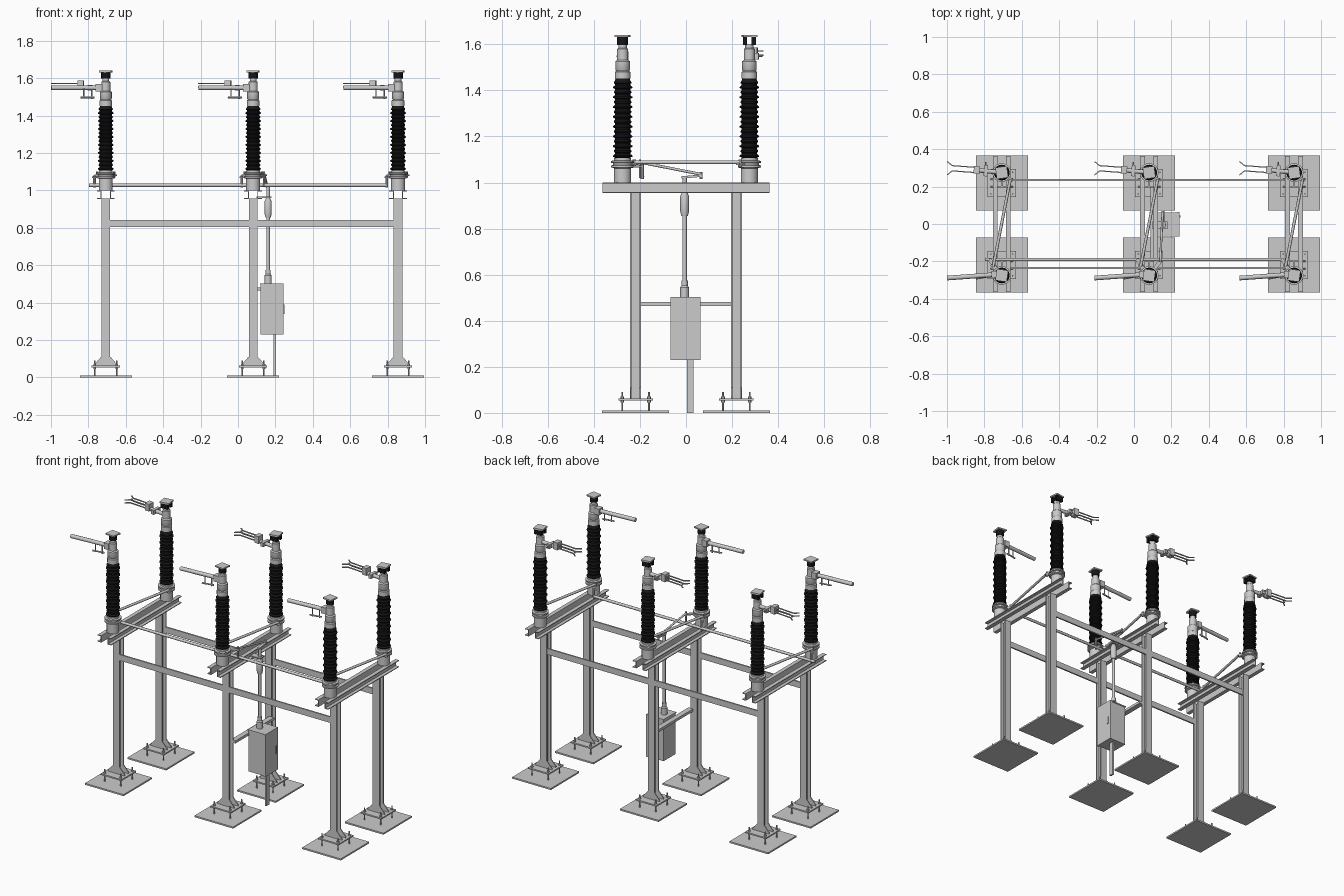
import bpy, bmesh, math
from mathutils import Vector

black = bpy.data.materials.new("black_glaze")
black.diffuse_color = (0.008, 0.008, 0.009, 1)


def make(name, bm, mat=None, smooth=False):
    bmesh.ops.recalc_face_normals(bm, faces=bm.faces)
    me = bpy.data.meshes.new(name)
    bm.to_mesh(me)
    bm.free()
    ob = bpy.data.objects.new(name, me)
    bpy.context.collection.objects.link(ob)
    if mat:
        me.materials.append(mat)
    if smooth:
        bpy.ops.object.select_all(action='DESELECT')
        ob.select_set(True)
        bpy.context.view_layer.objects.active = ob
        bpy.ops.object.shade_smooth_by_angle(angle=math.radians(35))
    return ob


def box(name, x0, x1, y0, y1, z0, z1, mat=None, rot=0):
    bm = bmesh.new()
    bmesh.ops.create_cube(bm, size=1)
    for v in bm.verts:
        v.co = Vector((v.co.x * (x1 - x0), v.co.y * (y1 - y0), v.co.z * (z1 - z0)))
    ob = make(name, bm, mat)
    ob.location = ((x0 + x1) / 2, (y0 + y1) / 2, (z0 + z1) / 2)
    ob.rotation_euler.z = rot
    return ob


def prism(name, pts, vec):
    """Extrude a flat outline of 3D points along vec."""
    bm = bmesh.new()
    f = bm.faces.new([bm.verts.new(p) for p in pts])
    r = bmesh.ops.extrude_face_region(bm, geom=[f])
    bmesh.ops.translate(bm, vec=Vector(vec),
                        verts=[g for g in r["geom"] if isinstance(g, bmesh.types.BMVert)])
    return make(name, bm)


def rod(name, a, b, r, seg=12):
    a, b = Vector(a), Vector(b)
    bm = bmesh.new()
    bmesh.ops.create_cone(bm, cap_ends=True, segments=seg, radius1=r, radius2=r, depth=(b - a).length)
    ob = make(name, bm, None, seg > 6)
    ob.location = (a + b) / 2
    ob.rotation_mode = 'QUATERNION'
    ob.rotation_quaternion = (b - a).to_track_quat('Z', 'Y')
    return ob


def bar(name, a, b, w, h):
    """Flat bar between two points: w wide, h thick."""
    a, b = Vector(a), Vector(b)
    ob = box(name, -w / 2, w / 2, -h / 2, h / 2, 0, (b - a).length)
    ob.location = (a + b) / 2
    ob.rotation_mode = 'QUATERNION'
    ob.rotation_quaternion = (b - a).to_track_quat('Z', 'Y')
    return ob


def lathe(name, x, y, prof, mat=None, seg=24):
    bm = bmesh.new()
    rings = [[bm.verts.new((x + r * math.cos(i * math.tau / seg), y + r * math.sin(i * math.tau / seg), z))
              for i in range(seg)] for r, z in prof]
    for p, q in zip(rings, rings[1:]):
        for i in range(seg):
            j = (i + 1) % seg
            bm.faces.new((p[i], p[j], q[j], q[i]))
    bm.faces.new(rings[0])
    bm.faces.new(rings[-1])
    return make(name, bm, mat, True)


XS = (-0.707, 0.081, 0.856)
SHEDS = [(0.03, 1.1)]
for k in range(16):
    z = 1.108 + k * 0.0213
    R = 0.042 if k % 2 == 0 else 0.038
    SHEDS += [(0.033, z), (R, z + 0.004), (R, z + 0.009), (0.033, z + 0.016)]
SHEDS.append((0.03, 1.455))

for x in XS:
    for s in (-1, 1):
        yc = s * 0.219
        # footing plate, column foot, anchor bolts, gussets
        box("footing_plate", x - 0.139, x + 0.139, yc - 0.146, yc + 0.146, 0, 0.01)
        box("column_foot", x - 0.075, x + 0.075, yc - 0.075, yc + 0.075, 0.054, 0.063)
        for i in (-1, 1):
            for j in (-1, 1):
                bx, by = x + i * 0.058, yc + j * 0.058
                rod("anchor_bolt", (bx, by, 0.008), (bx, by, 0.09), 0.004, 8)
                rod("anchor_nut", (bx, by, 0.063), (bx, by, 0.071), 0.008, 6)
                rod("levelling_nut", (bx, by, 0.046), (bx, by, 0.054), 0.008, 6)
                gy = yc + j * 0.02
                prism("foot_gusset", [(x + i * 0.02, gy - 0.003, 0.062), (x + i * 0.06, gy - 0.003, 0.062),
                                      (x + i * 0.06, gy - 0.003, 0.07), (x + i * 0.025, gy - 0.003, 0.11),
                                      (x + i * 0.02, gy - 0.003, 0.11)], (0, 0.006, 0))
        # H-section column
        a, t, w = 0.0235, 0.017, 0.003
        q = [(a, a), (a, t), (w, t), (w, -t), (a, -t), (a, -a)]
        outline = q + [(-u, v) for u, v in reversed(q)]
        prism("column", [(x + u, yc + v, 0.06) for u, v in outline], (0, 0, 0.896))

        # channel of the pole beam, open outward
        c = [(0.022, 0.955), (0.048, 0.955), (0.048, 0.960), (0.027, 0.960),
             (0.027, 0.995), (0.048, 0.995), (0.048, 1.0), (0.022, 1.0)]
        prism("pole_beam_channel", [(x + s * u, -0.363, v) for u, v in c], (0, 0.726, 0))

        # rotating post: bearing, insulator, head
        y = s * 0.275
        lathe("post_bearing", x, y, [(0.037, 1.0), (0.037, 1.062), (0.05, 1.066), (0.05, 1.074), (0.042, 1.076),
                                     (0.042, 1.084), (0.05, 1.086), (0.05, 1.094), (0.037, 1.096), (0.037, 1.106)])
        lathe("post_insulator", x, y, SHEDS, black)
        lathe("post_head", x, y, [(0.034, 1.452), (0.034, 1.48), (0.028, 1.484), (0.032, 1.49), (0.032, 1.526),
                                  (0.024, 1.532), (0.024, 1.58), (0.018, 1.584), (0.018, 1.602)])
        if s < 0:
            lathe("terminal_sleeve", x, y, [(0.024, 1.598), (0.024, 1.632)], black, 16)
        else:
            for j in (-1, 1):
                box("terminal_clamp", x - 0.025, x + 0.025, y + j * 0.019 - 0.009, y + j * 0.019 + 0.009,
                    1.598, 1.632, black)
        box("terminal_plate", x - 0.031, x + 0.031, y - 0.031, y + 0.031, 1.631, 1.64, None, 0.14 * s)

    # blade arm on the front post, with a drop hook
    rod("blade_arm", (x, -0.268, 1.548), (x - 0.292, -0.289, 1.548), 0.0125)
    box("blade_clamp", x - 0.055, x - 0.02, -0.29, -0.25, 1.528, 1.568)
    rod("blade_hook_drop", (x - 0.075, -0.278, 1.545), (x - 0.075, -0.278, 1.487), 0.004, 8)
    rod("blade_hook_stub", (x - 0.118, -0.288, 1.545), (x - 0.118, -0.288, 1.49), 0.003, 8)
    rod("blade_hook_foot", (x - 0.06, -0.278, 1.497), (x - 0.135, -0.292, 1.497), 0.005, 8)

    # jaw arm on the back post, with clamp block and spread contact fingers
    rod("jaw_arm", (x, 0.275, 1.548), (x - 0.14, 0.289, 1.548), 0.012)
    box("jaw_block", x - 0.15, x - 0.118, 0.268, 0.31, 1.54, 1.587, None, -0.1)
    box("jaw_cross_piece", x - 0.095, x - 0.075, 0.255, 0.315, 1.535, 1.562, None, -0.1)
    for j in (-1, 1):
        for z in (1.552, 1.571):
            p = [(x - 0.13, 0.288 + j * 0.014, z), (x - 0.265, 0.298 + j * 0.014, z),
                 (x - 0.292, 0.298 + j * 0.036, z)]
            bar("jaw_finger", p[0], p[1], 0.006, 0.006)
            bar("jaw_finger_tip", p[1], p[2], 0.006, 0.006)
    rod("jaw_horn", (x - 0.085, 0.31, 1.55), (x - 0.085, 0.332, 1.55), 0.004, 8)

    # coupling rod between the two posts and their levers
    f, b = (x - 0.045, -0.225, 1.088), (x + 0.045, 0.235, 1.088)
    rod("coupling_rod", f, b, 0.008)
    bar("front_coupling_lever", (x, -0.275, 1.08), (f[0] - 0.008, f[1] + 0.01, 1.08), 0.022, 0.008)
    bar("back_coupling_lever", (x, 0.275, 1.08), (b[0] + 0.008, b[1] - 0.01, 1.08), 0.022, 0.008)
    for p in (f, b):
        rod("coupling_pin", (p[0], p[1], 1.068), (p[0], p[1], 1.1), 0.007, 8)
    # lever down to the phase rod
    bar("phase_lever", (x, -0.275, 1.07), (x - 0.065, -0.19, 1.07), 0.02, 0.008)
    rod("phase_pin", (x - 0.06, -0.19, 1.015), (x - 0.06, -0.19, 1.078), 0.007, 8)

# long rod joining the three poles
rod("phase_rod", (-0.797, -0.19, 1.027), (0.79, -0.19, 1.027), 0.009)

# horizontal braces between columns
for s in (-1, 1):
    for x0, x1 in zip(XS, XS[1:]):
        box("column_brace", x0 + 0.02, x1 - 0.02, s * 0.235 - 0.005, s * 0.235 + 0.005, 0.803, 0.842)

# drive cabinet on its support bar
box("cabinet_support_bar", 0.088, 0.122, -0.2, 0.2, 0.464, 0.481)
box("cabinet", 0.12, 0.232, -0.063, 0.058, 0.23, 0.5)
box("cabinet_door", 0.23, 0.244, -0.068, 0.063, 0.229, 0.501)
box("cabinet_hood", 0.117, 0.244, -0.067, 0.062, 0.496, 0.503)
box("cabinet_handle", 0.243, 0.249, 0.035, 0.045, 0.34, 0.39)
box("cable_duct", 0.19, 0.202, 0.004, 0.033, 0, 0.235)

# vertical drive shaft with couplings and guide
dx, dy = 0.161, -0.006
rod("drive_shaft", (dx, dy, 0.5), (dx, dy, 1.02), 0.0095)
lathe("lower_coupling", dx, dy, [(0.019, 0.5), (0.019, 0.545), (0.014, 0.552), (0.014, 0.575)], None, 16)
lathe("upper_coupling", dx, dy, [(0.014, 0.855), (0.019, 0.875), (0.019, 0.94), (0.013, 0.955)], None, 16)
box("shaft_guide", 0.1, 0.178, dy - 0.02, dy + 0.02, 0.96, 0.966)

# drive crank and the sloped rod to the middle pole
bar("drive_crank", (dx, dy - 0.014, 1.022), (0.155, 0.07, 1.03), 0.016, 0.01)
rod("crank_pin", (0.153, 0.065, 1.015), (0.153, 0.065, 1.045), 0.006, 8)
rod("drive_rod", (0.153, 0.065, 1.036), (0.14, -0.2, 1.088), 0.006)
bar("drive_lever", (XS[1], -0.275, 1.08), (0.146, -0.192, 1.08), 0.02, 0.008)
rod("drive_lever_pin", (0.14, -0.2, 1.02), (0.14, -0.2, 1.1), 0.005, 8)
